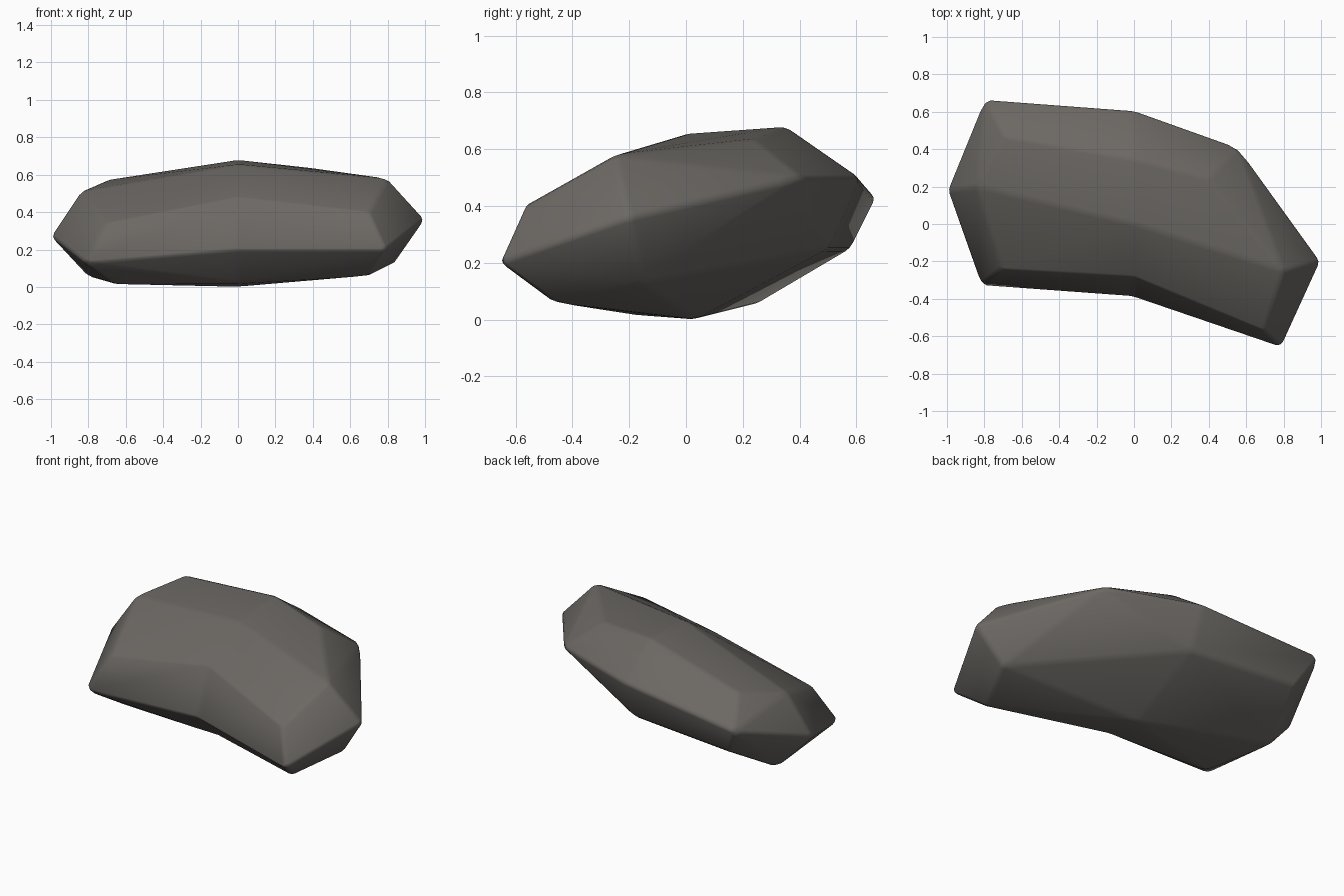
import bpy, bmesh
from math import radians

if "Cube" in bpy.data.objects:
    bpy.data.objects.remove(bpy.data.objects["Cube"])

# Shared middle cross-section (y, z), from the back rim over the top and round underneath
middle = [(0, y, z) for y, z in [(.61, .5), (.35, .68), (0, .655), (-.28, .48),
                                 (-.39, .2), (-.2, .02), (.03, 0), (.5, .25)]]

# Corners of the two blunt ends
left_end = [(1, -.2, .36), (.56, .41, .5), (.4, .24, .635), (.8, -.25, .58), (.7, -.57, .4),
            (.79, -.66, .2), (.7, -.47, .06), (.84, -.15, .13)]
right_end = [(-1, .18, .27), (-.8, .67, .43), (-.69, .47, .575), (-.84, .2, .51),
             (-.71, -.24, .34), (-.82, -.33, .13), (-.66, -.16, .015),
             (-.8, .25, .055), (-.7, .58, .25)]

# Each half is a convex chunk; the halves meet at the middle section
bm = bmesh.new()
for end in (left_end, right_end):
    verts = [bm.verts.new(p) for p in middle + end]
    bmesh.ops.convex_hull(bm, input=verts)
seam = [f for f in bm.faces if all(abs(v.co.x) < 1e-4 for v in f.verts)]
bmesh.ops.delete(bm, geom=seam, context='FACES')
bmesh.ops.delete(bm, geom=[v for v in bm.verts if not v.link_faces], context='VERTS')
bmesh.ops.remove_doubles(bm, verts=bm.verts[:], dist=1e-4)
bmesh.ops.dissolve_limit(bm, angle_limit=radians(4), verts=bm.verts[:], edges=bm.edges[:])
bmesh.ops.recalc_face_normals(bm, faces=bm.faces[:])

mesh = bpy.data.meshes.new("rock")
bm.to_mesh(mesh)
bm.free()
rock = bpy.data.objects.new("rock", mesh)
bpy.context.collection.objects.link(rock)

# Stone colour
stone = bpy.data.materials.new("dark_stone")
stone.use_nodes = True
colour = (.15, .14, .128, 1)
stone.diffuse_color = colour
bsdf = stone.node_tree.nodes["Principled BSDF"]
bsdf.inputs["Base Color"].default_value = colour
bsdf.inputs["Roughness"].default_value = .9
mesh.materials.append(stone)

# Worn edges with smooth shading
bevel = rock.modifiers.new("worn_edges", 'BEVEL')
bevel.width = .02
bevel.segments = 2
bevel.limit_method = 'ANGLE'
bevel.angle_limit = radians(8)
mesh.shade_smooth()
